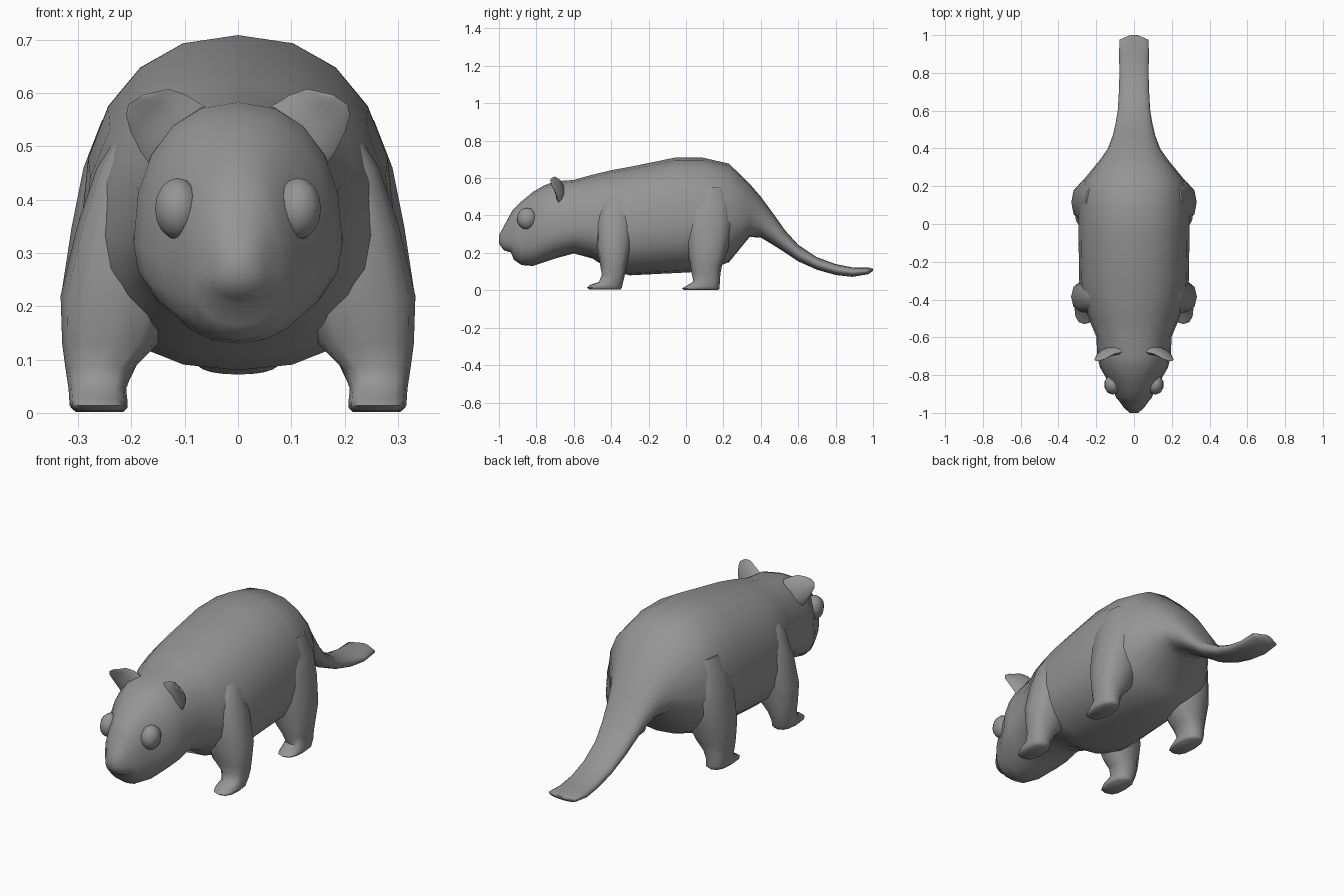
import bpy, bmesh, math
from mathutils import Vector

fur = bpy.data.materials.new("grey fur")
fur.diffuse_color = (0.3, 0.3, 0.3, 1)


def finish(obj, angle=60):
    obj.data.materials.append(fur)
    bpy.ops.object.select_all(action='DESELECT')
    obj.select_set(True)
    bpy.context.view_layer.objects.active = obj
    bpy.ops.object.shade_smooth_by_angle(angle=math.radians(angle))
    return obj


def loft(name, rings):
    """Skin a list of equal-length point rings and cap both ends."""
    bm = bmesh.new()
    loops = [[bm.verts.new(p) for p in ring] for ring in rings]
    n = len(loops[0])
    for a, b in zip(loops, loops[1:]):
        for i in range(n):
            j = (i + 1) % n
            bm.faces.new((a[i], a[j], b[j], b[i]))
    bm.faces.new(loops[0])
    bm.faces.new(loops[-1])
    bmesh.ops.recalc_face_normals(bm, faces=bm.faces)
    mesh = bpy.data.meshes.new(name)
    bm.to_mesh(mesh)
    bm.free()
    obj = bpy.data.objects.new(name, mesh)
    bpy.context.collection.objects.link(obj)
    return finish(obj)


def unit_ring(n, power):
    """Superellipse points of radius one."""
    out = []
    for i in range(n):
        t = 2 * math.pi * i / n
        c, s = math.cos(t), math.sin(t)
        out.append((math.copysign(abs(c) ** (2 / power), c),
                    math.copysign(abs(s) ** (2 / power), s)))
    return out


# Head, body and tail in one skin: y, bottom z, top z, half width, widest level
sections = [
    (-1.00, .250, .295, .022, .5), (-.975, .215, .340, .052, .4),
    (-.935, .202, .415, .080, .3), (-.922, .165, .435, .092, .4),
    (-.88, .135, .475, .112, .4), (-.82, .130, .525, .145, .4),
    (-.76, .150, .560, .180, .38), (-.70, .170, .583, .196, .36),
    (-.60, .197, .590, .198, .36), (-.50, .170, .618, .240, .38),
    (-.40, .105, .642, .272, .4), (-.30, .080, .660, .290, .42),
    (-.06, .092, .709, .294, .42), (.09, .100, .709, .294, .42),
    (.23, .150, .677, .270, .42), (.34, .285, .570, .180, .42),
    (.40, .282, .500, .138, .45), (.47, .240, .405, .112, .5),
    (.53, .202, .320, .098, .5), (.60, .155, .243, .086, .5),
    (.70, .110, .177, .080, .5), (.80, .082, .140, .077, .5),
    (.89, .072, .122, .079, .5), (.975, .086, .122, .077, .5),
    (1.00, .104, .116, .020, .5),
]
rings = []
for y, zb, zt, w, k in sections:
    mid = zb + k * (zt - zb)
    rings.append([(w * a, y, mid + b * ((zt - mid) if b > 0 else (mid - zb)))
                  for a, b in unit_ring(20, 2.25)])
loft("body", rings)

# Legs: z, front y, back y, inner x, outer x
front_leg = [
    (.004, -.515, -.350, .215, .305), (.014, -.530, -.343, .207, .316),
    (.028, -.515, -.340, .208, .317), (.045, -.465, -.336, .210, .318),
    (.085, -.450, -.326, .195, .324), (.130, -.458, -.318, .150, .330),
    (.220, -.475, -.295, .110, .333), (.350, -.480, -.280, .100, .302),
    (.460, -.460, -.290, .100, .265), (.530, -.420, -.330, .120, .220),
]
hind_leg = [
    (.002, -.010, .172, .215, .305), (.010, -.022, .180, .207, .314),
    (.022, .000, .180, .208, .316), (.048, .040, .181, .210, .317),
    (.090, .030, .184, .190, .322), (.130, .024, .192, .150, .328),
    (.220, .005, .225, .110, .332), (.350, -.010, .250, .100, .312),
    (.460, .000, .245, .100, .290), (.550, .040, .210, .120, .255),
]
for kind, spec in (("front_leg", front_leg), ("hind_leg", hind_leg)):
    for side, label in ((1, "right"), (-1, "left")):
        loft(f"{kind}_{label}", [
            [(side * ((x0 + x1) / 2 + (x1 - x0) / 2 * a),
              (y0 + y1) / 2 + (y1 - y0) / 2 * b, z)
             for a, b in unit_ring(12, 2.5)]
            for z, y0, y1, x0, x1 in spec])

# Ears: centre, half-width direction, thickness; flatter on the front
ear = [
    ((.098, -.675, .505), (.052, 0, -.060), .040),
    ((.140, -.685, .543), (.042, 0, -.054), .028),
    ((.166, -.700, .568), (.036, 0, -.040), .020),
    ((.183, -.716, .580), (.027, 0, -.022), .012),
    ((.192, -.722, .588), (.014, 0, -.009), .008),
]
for side, label in ((1, "right"), (-1, "left")):
    rings = []
    for c, u, t in ear:
        ring = []
        for a, b in unit_ring(10, 2):
            p = Vector(c) + Vector(u) * a
            p.y += t * b * (1 if b > 0 else .5)
            ring.append((side * p.x, p.y, p.z))
        rings.append(ring)
    loft(f"ear_{label}", rings)

    # Eye: bulging oval on the side of the face
    bpy.ops.mesh.primitive_uv_sphere_add(
        segments=10, ring_count=8, radius=1, location=(side * .113, -.85, .383))
    eye = bpy.context.object
    eye.name = f"eye_{label}"
    eye.scale = (.045, .054, .058)
    bpy.ops.object.transform_apply(location=False, rotation=False, scale=True)
    finish(eye, 80)
